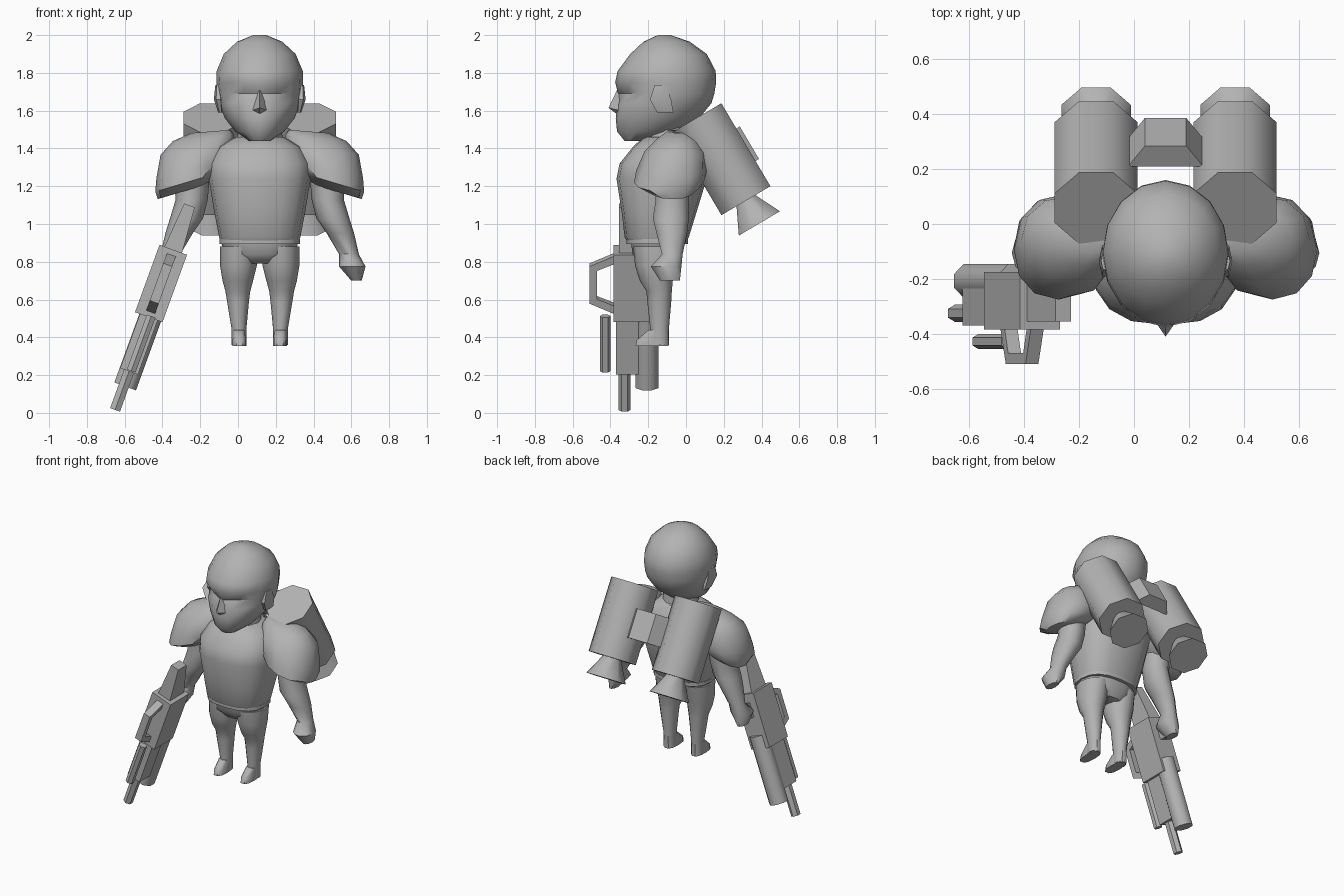
import bpy, bmesh, math
from mathutils import Matrix, Vector

if "Cube" in bpy.data.objects:
    bpy.data.objects.remove(bpy.data.objects["Cube"])

CX = 0.115  # centre line of the figure
grey = bpy.data.materials.new("grey")
grey.diffuse_color = (0.45, 0.45, 0.45, 1)
grey.use_nodes = True
grey.node_tree.nodes["Principled BSDF"].inputs["Base Color"].default_value = grey.diffuse_color


def finish(name, bm, matrix=None, angle=40):
    if matrix:
        bm.transform(matrix)
    bmesh.ops.recalc_face_normals(bm, faces=bm.faces[:])
    me = bpy.data.meshes.new(name)
    bm.to_mesh(me)
    bm.free()
    ob = bpy.data.objects.new(name, me)
    bpy.context.collection.objects.link(ob)
    me.materials.append(grey)
    bpy.ops.object.select_all(action='DESELECT')
    ob.select_set(True)
    bpy.context.view_layer.objects.active = ob
    bpy.ops.object.shade_smooth_by_angle(angle=math.radians(angle))
    return ob


def skin(bm, rings):
    """Bridge point rings and cap both ends."""
    vs = [[bm.verts.new(p) for p in r] for r in rings]
    n = len(vs[0])
    for a, b in zip(vs, vs[1:]):
        for i in range(n):
            bm.faces.new((a[i], a[(i + 1) % n], b[(i + 1) % n], b[i]))
    bm.faces.new(vs[0])
    bm.faces.new(vs[-1])


def loft(name, rows, n=12, power=1.0, mirror=False, shape=None, angle=45):
    """rows: x0, x1, y0, y1, z, optional tilt along x."""
    bm = bmesh.new()
    rings = []
    for x0, x1, y0, y1, z, *tilt in rows:
        ring = []
        for i in range(n):
            a = 2 * math.pi * i / n
            c, s = math.cos(a), math.sin(a)
            c = math.copysign(abs(c) ** power, c)
            s = math.copysign(abs(s) ** power, s)
            dx = c * (x1 - x0) / 2
            p = Vector(((x0 + x1) / 2 + dx, (y0 + y1) / 2 + s * (y1 - y0) / 2,
                        z + (tilt[0] * dx if tilt else 0)))
            if shape:
                shape(p)
            if mirror:
                p.x = 2 * CX - p.x
            ring.append(p)
        rings.append(ring)
    skin(bm, rings)
    return finish(name, bm, angle=angle)


def sym(rows):
    return [(CX - w, CX + w, y0, y1, z) for w, y0, y1, z in rows]


def prism(name, r0, r1, z0, z1, n, matrix, x=0, y=0):
    bm = bmesh.new()
    rings = [[Vector((x + r * math.cos((i + .5) * 2 * math.pi / n),
                      y + r * math.sin((i + .5) * 2 * math.pi / n), z))
              for i in range(n)] for r, z in ((r0, z0), (r1, z1))]
    skin(bm, rings)
    return finish(name, bm, matrix, 50)


def block(name, w0, w1, z0, z1, y0, y1, matrix, x=0, t0=None, t1=None):
    """Box, optionally tapered to width w1 and depth t0..t1 at the far end."""
    t0, t1 = (y0 if t0 is None else t0), (y1 if t1 is None else t1)
    bm = bmesh.new()
    skin(bm, [[(x - w / 2, a, z), (x + w / 2, a, z), (x + w / 2, b, z), (x - w / 2, b, z)]
              for w, a, b, z in ((w0, y0, y1, z0), (w1, t0, t1, z1))])
    return finish(name, bm, matrix, 20)


# Head, with sunken eyes and narrow face
def face(p):
    side = abs(p.x - CX)
    if 1.65 < p.z < 1.72 and p.y < -0.2 and 0.05 < side < 0.17:
        p.y += 0.035
    if p.z < 1.6 and p.y < -0.2 and side > 0.05:
        p.x = CX + (p.x - CX) * 0.93


loft("head", sym([
    (.06, -.325, -.17, 1.44), (.13, -.365, -.03, 1.49), (.185, -.372, .07, 1.56),
    (.215, -.362, .135, 1.64), (.225, -.36, .15, 1.69), (.23, -.375, .16, 1.75),
    (.228, -.362, .157, 1.81), (.19, -.295, .11, 1.9), (.12, -.225, .02, 1.965),
    (.035, -.15, -.08, 2.0)]), n=16, shape=face)

# Nose wedge
bm = bmesh.new()
pts = [(CX, -.36, 1.72), (CX - .045, -.345, 1.6), (CX + .045, -.345, 1.6),
       (CX, -.41, 1.615), (CX, -.35, 1.57)]
v = [bm.verts.new(p) for p in pts]
for f in ((0, 1, 3), (0, 3, 2), (1, 4, 3), (3, 4, 2), (0, 2, 1), (1, 2, 4)):
    bm.faces.new([v[i] for i in f])
finish("nose", bm, angle=20)

# Torso with collar, neck and hips
loft("neck", sym([(.14, -.22, .02, 1.36), (.11, -.22, .0, 1.52)]), n=10)
loft("torso", sym([
    (.205, -.31, .0, .905), (.215, -.325, .015, .93), (.24, -.34, .055, 1.06),
    (.27, -.368, .11, 1.24), (.27, -.352, .10, 1.32), (.22, -.28, .06, 1.41),
    (.13, -.225, .02, 1.46)]), n=16, power=.8)
loft("belt", sym([(.213, -.315, .01, .895), (.213, -.315, .01, .92)]), n=16, power=.8)
loft("hips", sym([(.10, -.24, -.06, .79), (.185, -.285, -.03, .84), (.205, -.295, -.01, .905)]),
     n=14, power=.85)

for side in (False, True):
    tag = "right" if side else "left"
    # Leg and foot
    loft(tag + "_leg", [
        (.185, .265, -.19, -.09, .36), (.185, .265, -.19, -.09, .45), (.172, .288, -.205, -.078, .59),
        (.165, .297, -.21, -.075, .645), (.15, .312, -.245, -.07, .70),
        (.13, .325, -.27, -.05, .78), (.13, .325, -.28, -.03, .88)], mirror=side)
    loft(tag + "_foot", [
        (.185, .26, -.27, -.09, .355), (.185, .26, -.265, -.09, .385),
        (.19, .26, -.2, -.09, .44)], n=10, power=.75, mirror=side)
    # Shoulder pad, lower on the outside
    loft(tag + "_shoulder_pad", [
        (.40, .655, -.18, .04, 1.17, -.3), (.34, .668, -.275, .095, 1.22, -.3),
        (.29, .662, -.265, .11, 1.28, -.2), (.26, .64, -.22, .105, 1.385, -.1),
        (.25, .575, -.15, .06, 1.455, -.1), (.27, .48, -.10, .02, 1.49, -.08)],
        n=12, power=.9, mirror=side)
    # Arm and fist
    loft(tag + "_arm", [
        (.38, .57, -.17, .03, 1.25), (.39, .56, -.165, .02, 1.13), (.415, .59, -.18, .02, 1.03),
        (.47, .615, -.16, .01, .95), (.535, .64, -.13, -.015, .84),
        (.535, .675, -.19, -.02, .775), (.60, .655, -.14, -.03, .70)], n=10, mirror=side)
    # Ear ridge
    loft(tag + "_ear", [
        (.31, .335, -.16, -.06, 1.59), (.31, .358, -.2, -.07, 1.66),
        (.32, .35, -.17, -.1, 1.735)], n=6, mirror=side)

# Jet pack: two tilted tanks, flared nozzles, chamfered bridge
tilt = Matrix.Rotation(math.radians(30.6), 4, 'X')
for side in (-1, 1):
    tag = "right" if side < 0 else "left"
    m = Matrix.Translation((CX + side * .253, .1875, 1.343)) @ tilt
    prism(tag + "_tank", .163, .163, -.255, .255, 8, m)
    prism(tag + "_nozzle", .137, .06, -.395, -.25, 8, m)
bm = bmesh.new()
skin(bm, [[(-.137, .085, z), (.137, .085, z), (.075, .172, z), (-.075, .172, z)] for z in (-.1, .1)])
finish("tank_bridge", bm, Matrix.Translation((CX, .1875, 1.343)) @ tilt, 20)

# Long gun, slanted down and outward
g = Matrix.Translation((-.4075, 0, .685)) @ Matrix.Rotation(math.radians(20), 4, 'Y')
block("receiver", .155, .155, -.19, .19, -.385, -.175, g)
block("stock", .10, .06, .18, .44, -.355, -.19, g, t0=-.355, t1=-.26)
block("fore_end", .10, .10, -.495, -.18, -.37, -.22, g)
prism("under_barrel", .066, .066, -.577, -.1, 8, g, .008, -.207)
prism("side_tube", .028, .028, -.49, -.18, 6, g, .01, -.428)
prism("barrel", .032, .032, -.712, -.45, 6, g, 0, -.325)
block("grip", .05, .05, .03, .13, -.2, -.11, g)

# Carry handle: bent square bar
bm = bmesh.new()
outer = [(-.375, .165), (-.51, .105), (-.51, -.105), (-.375, -.165)]
inner = [(-.375, .12), (-.47, .08), (-.47, -.08), (-.375, -.12)]
skin(bm, [[(-.025, *o), (.025, *o), (.025, *i), (-.025, *i)] for o, i in zip(outer, inner)])
finish("carry_handle", bm, g, 20)
